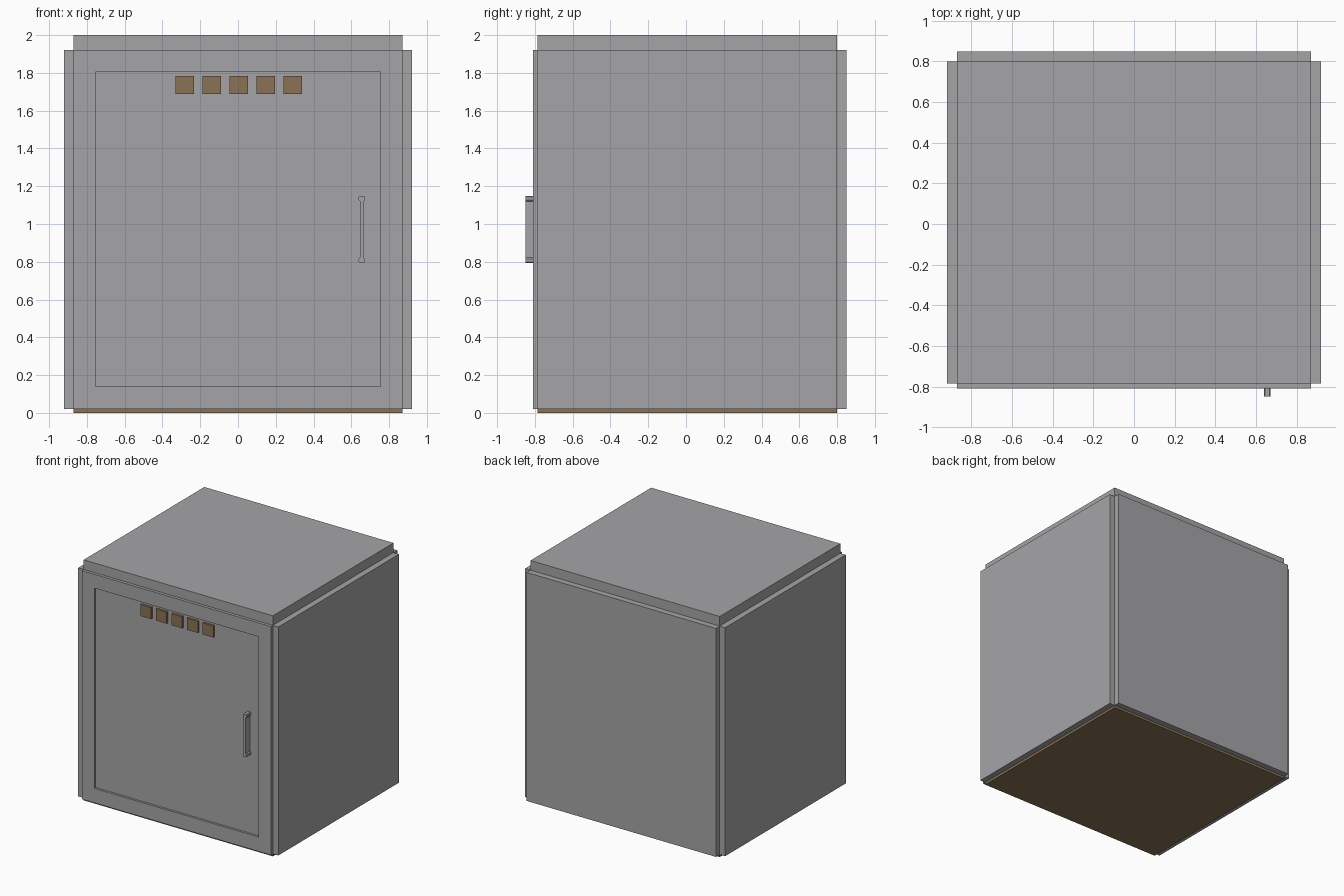
import bpy
import bmesh

if "Cube" in bpy.data.objects:
    bpy.data.objects.remove(bpy.data.objects["Cube"])


def material(name, rgb):
    m = bpy.data.materials.new(name)
    m.diffuse_color = (*rgb, 1.0)
    m.use_nodes = True
    m.node_tree.nodes["Principled BSDF"].inputs["Base Color"].default_value = m.diffuse_color
    return m


GREY = material("panel grey", (0.376, 0.376, 0.386))
BROWN = material("warm brown", (0.258, 0.171, 0.091))

CORE_X, FRONT, BACK = 0.87, -0.785, 0.80
LOW, HIGH = 0.02, 1.92


def finish(name, bm, mat):
    bmesh.ops.recalc_face_normals(bm, faces=bm.faces)
    mesh = bpy.data.meshes.new(name)
    bm.to_mesh(mesh)
    bm.free()
    mesh.materials.append(mat)
    ob = bpy.data.objects.new(name, mesh)
    bpy.context.collection.objects.link(ob)
    return ob


def box(name, xs, ys, zs, mat=GREY):
    bm = bmesh.new()
    bmesh.ops.create_cube(bm, size=1)
    for v in bm.verts:
        v.co = [r[0] if c < 0 else r[1] for c, r in zip(v.co, (xs, ys, zs))]
    return finish(name, bm, mat)


# Cabinet body and brown underside
box("cabinet_core", (-CORE_X, CORE_X), (FRONT, BACK), (LOW, 2.0))
box("base_plate", (-CORE_X, CORE_X), (FRONT, BACK), (0, LOW), BROWN)

# Outer side and back panels
box("right_panel", (CORE_X, 0.92), (FRONT, BACK), (LOW, HIGH))
box("left_panel", (-0.92, -CORE_X), (FRONT, BACK), (LOW, HIGH))
box("back_panel", (-CORE_X, CORE_X), (BACK, 0.85), (LOW, HIGH))

# Front panel with the door face set back inside its frame
panel = box("front_panel", (-CORE_X, CORE_X), (-0.81, FRONT), (LOW, HIGH))
bm = bmesh.new()
bm.from_mesh(panel.data)
face = min(bm.faces, key=lambda f: f.calc_center_median().y)
bmesh.ops.inset_individual(bm, faces=[face], thickness=0.1)
for v in face.verts:
    v.co.x = 0.755 if v.co.x > 0 else -0.755
    v.co.z = 1.805 if v.co.z > 1 else 0.14
door = bmesh.ops.extrude_discrete_faces(bm, faces=[face])["faces"][0]
for v in door.verts:
    v.co.y = -0.792
bm.to_mesh(panel.data)
bm.free()

# Row of square vents
for i in range(5):
    x = 0.004 + (i - 2) * 0.143
    box(f"vent_{i + 1}", (x - 0.05, x + 0.05), (-0.81, -0.79), (1.687, 1.783), BROWN)

# Door handle: slim bar with wider ends, extruded out from the door
half = [(0.010, 0.0), (0.010, 0.148), (0.017, 0.156), (0.017, 0.172), (0.012, 0.178)]
quarter = half[1:]
outline = (quarter + [(-x, z) for x, z in reversed(quarter)]
           + [(-x, -z) for x, z in quarter]
           + [(x, -z) for x, z in reversed(quarter)])
bm = bmesh.new()
f = bm.faces.new([bm.verts.new((0.656 + x, -0.79, 0.971 + z)) for x, z in outline])
ext = bmesh.ops.extrude_face_region(bm, geom=[f])["geom"]
for v in ext:
    if isinstance(v, bmesh.types.BMVert):
        v.co.y = -0.85
finish("door_handle", bm, GREY)
